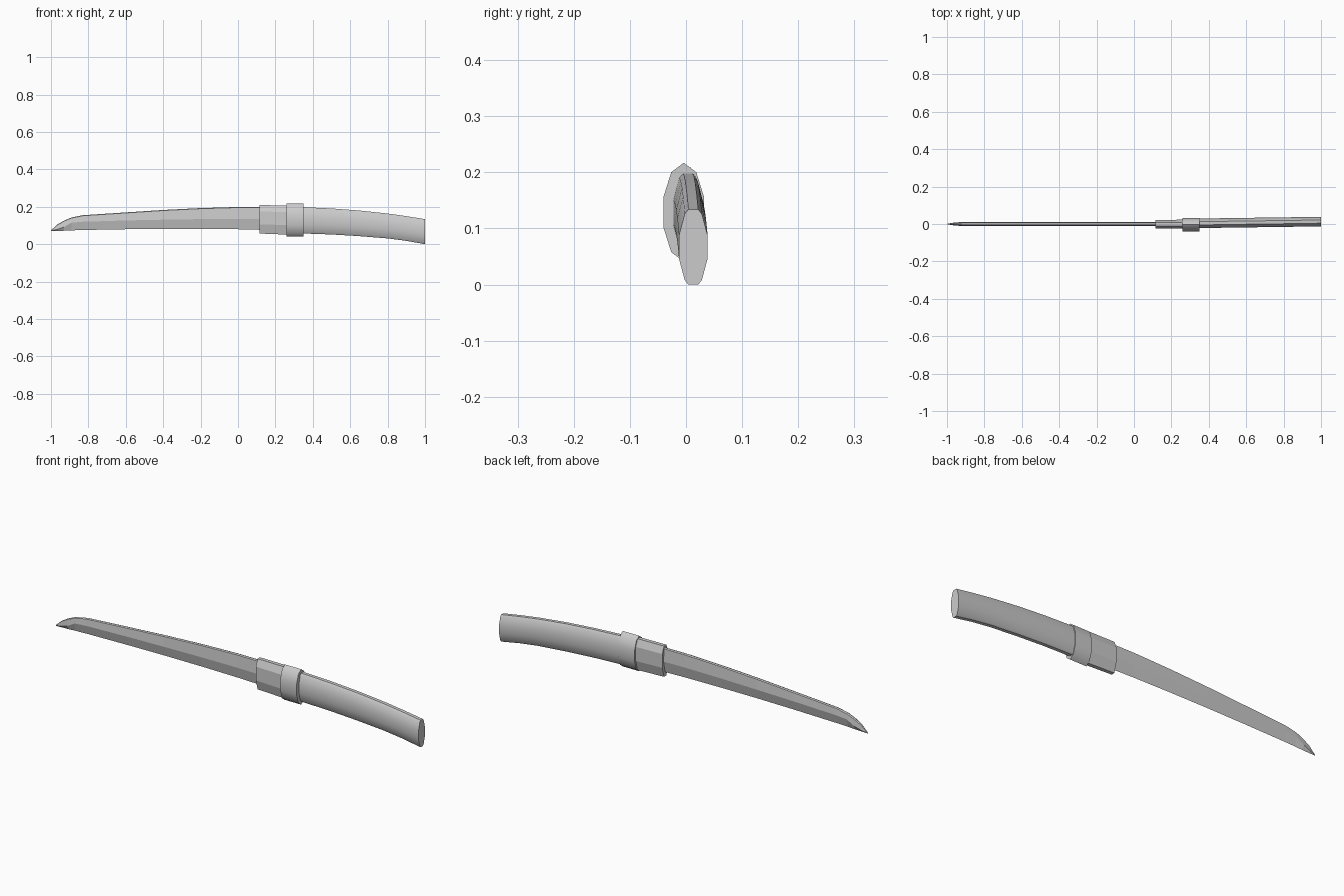
import bpy, bmesh, math

if "Cube" in bpy.data.objects:
    bpy.data.objects.remove(bpy.data.objects["Cube"])


def loft(name, rings, smooth=None):
    """Skin a list of equal-length cross-sections and cap both ends."""
    bm = bmesh.new()
    loops = [[bm.verts.new(p) for p in ring] for ring in rings]
    n = len(loops[0])
    for a, b in zip(loops, loops[1:]):
        for i in range(n):
            j = (i + 1) % n
            bm.faces.new((a[i], a[j], b[j], b[i]))
    bm.faces.new(loops[0][::-1])
    bm.faces.new(loops[-1])
    bmesh.ops.remove_doubles(bm, verts=bm.verts, dist=0.0001)
    bmesh.ops.recalc_face_normals(bm, faces=bm.faces)
    me = bpy.data.meshes.new(name)
    bm.to_mesh(me)
    bm.free()
    ob = bpy.data.objects.new(name, me)
    bpy.context.collection.objects.link(ob)
    if smooth:
        bpy.ops.object.select_all(action='DESELECT')
        ob.select_set(True)
        bpy.context.view_layer.objects.active = ob
        bpy.ops.object.shade_smooth_by_angle(angle=math.radians(smooth))
    return ob


def section(x, y, zlo, zhi, half, outline):
    """Place a unit outline (-1..1) at one station along the sword."""
    mid, hz = (zlo + zhi) / 2, (zhi - zlo) / 2
    return [(x, y + u * half, mid + v * hz) for u, v in outline]


# Blade: x, spine height, ridge height, edge height, half thickness
blade = [(-1.0, .074, .072, .070, .001), (-.965, .106, .080, .071, .007),
         (-.93, .126, .092, .072, .010), (-.89, .143, .115, .074, .011),
         (-.83, .155, .120, .076, .011), (-.6, .170, .127, .080, .012),
         (-.4, .183, .131, .082, .012), (-.2, .193, .134, .082, .012),
         (0, .199, .135, .080, .012), (.16, .198, .133, .076, .012)]
loft("blade", [[(x, 0, edge), (x, h, ridge), (x, h * .65, top - .003), (x, 0, top),
                (x, -h * .65, top - .003), (x, -h, ridge)]
               for x, top, ridge, edge, h in blade])

# Faceted collar at the root of the blade
collar = [(-.4, 1), (.4, 1), (1, .55), (1, -.35), (.4, -1), (-.4, -1), (-1, -.35), (-1, .55)]
loft("collar", [section(.115, -.001, .057, .209, .023, collar),
                section(.27, -.001, .051, .207, .024, collar)])

# Ten-sided guard
decagon = [(math.sin(k * math.tau / 10), math.cos(k * math.tau / 10)) for k in range(10)]
loft("guard", [section(.26, -.004, .041, .217, .038, decagon),
               section(.35, -.004, .041, .217, .038, decagon)], 40)

# Curved grip with a flattened twelve-sided section
quarter = [(.34, 1), (.6, .88), (1, .31)]
half = quarter + [(u, -v) for u, v in quarter[::-1]]
grip = half + [(-u, v) for u, v in half[::-1]]
stations = [(.33, .003, .058, .199), (.5, .006, .052, .191), (.65, .008, .043, .180),
            (.8, .010, .031, .164), (.9, .0115, .018, .150), (1.0, .013, 0, .134)]
loft("grip", [section(x, y, lo, hi, .0255, grip) for x, y, lo, hi in stations], 40)
